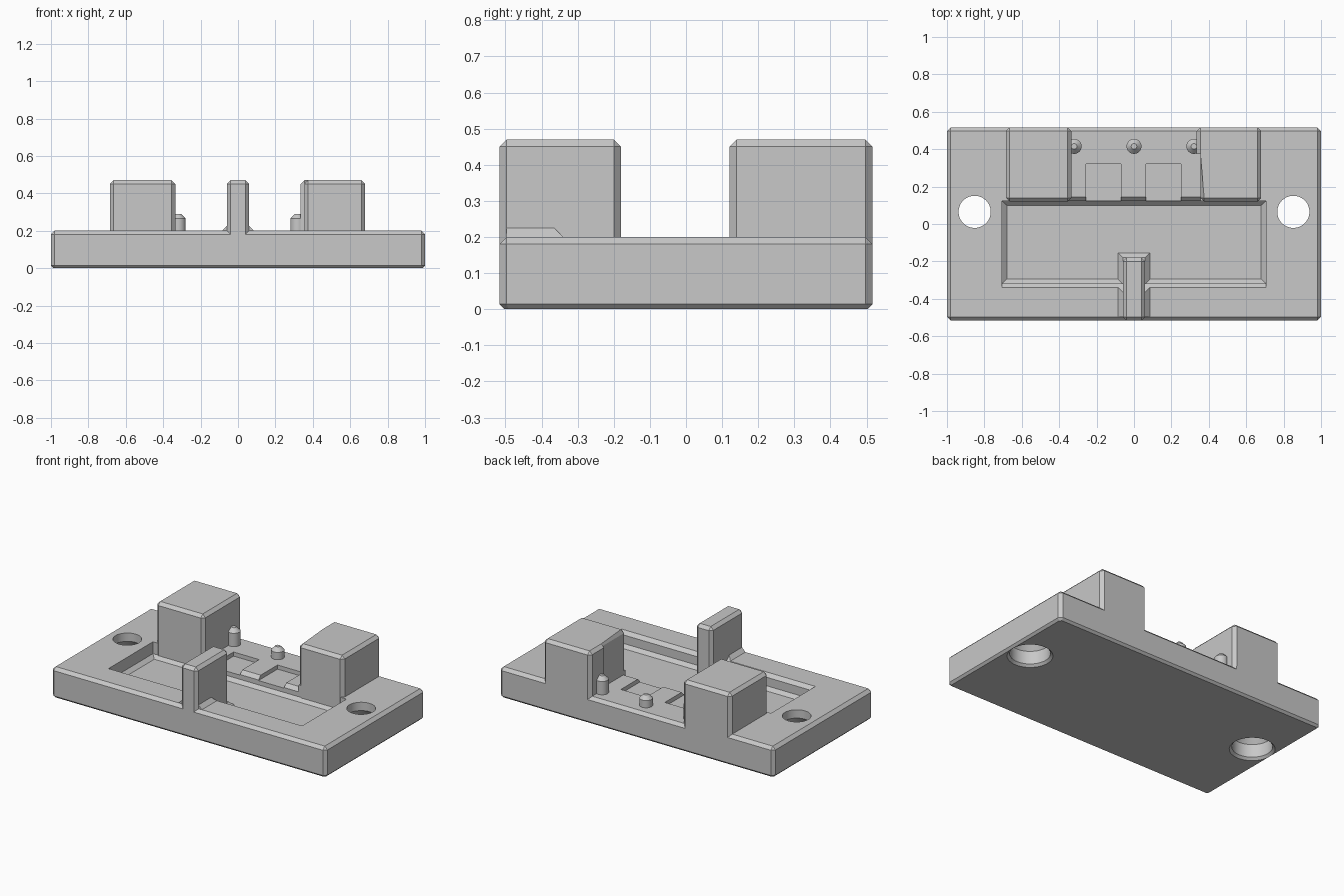
import bpy, bmesh, math

cube = bpy.data.objects.get("Cube")
if cube:
    bpy.data.objects.remove(cube, do_unlink=True)

grey = bpy.data.materials.new("plain_grey")
grey.use_nodes = True
grey.diffuse_color = (0.58, 0.58, 0.58, 1)
grey.node_tree.nodes["Principled BSDF"].inputs["Base Color"].default_value = (0.58, 0.58, 0.58, 1)

CH = 0.02       # edge chamfer
TOP = 0.2       # top of the plate
SHELF = 0.177   # lowered shelf between the rear blocks
FLOOR = 0.1     # floor of the pocket
BACK = 0.517    # half depth of the plate
STEP = 0.375    # where the left block steps inward


def finish(bm, name):
    bmesh.ops.recalc_face_normals(bm, faces=bm.faces)
    mesh = bpy.data.meshes.new(name)
    bm.to_mesh(mesh)
    bm.free()
    mesh.materials.append(grey)
    obj = bpy.data.objects.new(name, mesh)
    bpy.context.collection.objects.link(obj)
    return obj


def loft(name, loops):
    """Skin a stack of equal-length point loops and cap both ends."""
    bm = bmesh.new()
    rings = [[bm.verts.new(p) for p in loop] for loop in loops]
    n = len(rings[0])
    for a, b in zip(rings, rings[1:]):
        for i in range(n):
            j = (i + 1) % n
            bm.faces.new((a[i], a[j], b[j], b[i]))
    bm.faces.new(rings[0])
    bm.faces.new(rings[-1])
    return finish(bm, name)


def rect(x0, x1, y0, y1, z):
    return [(x0, y0, z), (x1, y0, z), (x1, y1, z), (x0, y1, z)]


def turned(name, x, y, profile, sides=32):
    """Round part from (radius, z) pairs."""
    ring = [2 * math.pi * i / sides for i in range(sides)]
    return loft(name, [[(x + r * math.cos(a), y + r * math.sin(a), z) for a in ring]
                       for r, z in profile])


def chamfered_prism(name, outline, z0, z1, bottom=0):
    """Extruded outline with chamfered convex top and upright edges."""
    bm = bmesh.new()
    face = bm.faces.new([bm.verts.new((x, y, z0)) for x, y in outline])
    out = bmesh.ops.extrude_face_region(bm, geom=[face], use_keep_orig=True)
    for v in out["geom"]:
        if isinstance(v, bmesh.types.BMVert):
            v.co.z = z1
    bmesh.ops.recalc_face_normals(bm, faces=bm.faces)
    bm.normal_update()
    # The inner step keeps its sharp edges
    edges = [e for e in bm.edges if e.is_convex
             and max(v.co.z for v in e.verts) > z0 + 0.001
             and not all(abs(v.co.y - STEP) < 1e-4 for v in e.verts)]
    bmesh.ops.bevel(bm, geom=edges, offset=CH, segments=1, affect='EDGES', profile=0.5)
    if bottom:
        low = [e for e in bm.edges if all(abs(v.co.z - z0) < 1e-5 for v in e.verts)]
        bmesh.ops.bevel(bm, geom=low, offset=bottom, segments=1, affect='EDGES', profile=0.5)
    return finish(bm, name)


def cut(target, cutter):
    cutter.hide_render = True
    mod = target.modifiers.new("cut", 'BOOLEAN')
    mod.operation = 'DIFFERENCE'
    mod.solver = 'EXACT'
    mod.object = cutter
    bpy.context.view_layer.update()
    deps = bpy.context.evaluated_depsgraph_get()
    mesh = bpy.data.meshes.new_from_object(target.evaluated_get(deps))
    target.modifiers.clear()
    target.data = mesh
    bpy.data.objects.remove(cutter, do_unlink=True)


# Plate with chamfered edges
plate = chamfered_prism("base_plate", [(-1, -BACK), (1, -BACK), (1, BACK), (-1, BACK)],
                        0, TOP, bottom=0.014)

# Central pocket, chamfered at the floor and along its front rim
cut(plate, loft("pocket_cutter", [
    rect(-0.68, 0.68, -0.295, 0.10, FLOOR),
    rect(-0.705, 0.705, -0.317, 0.122, FLOOR + 0.022),
    rect(-0.705, 0.705, -0.317, 0.122, TOP - 0.022),
    rect(-0.705, 0.705, -0.34, 0.122, TOP),
    rect(-0.705, 0.705, -0.34, 0.122, TOP + 0.1)]))

# Lowered shelf between the rear blocks, chamfered front and back
shelf = [(0.09, 0.3), (0.09, SHELF - 0.023), (0.122, SHELF - 0.023), (0.145, SHELF),
         (BACK - CH, SHELF), (BACK + CH, SHELF - 2 * CH), (BACK + CH, 0.3)]
cut(plate, loft("shelf_cutter", [[(x, y, z) for y, z in shelf] for x in (-0.354, 0.356)]))

# Two shallow slots opening into the pocket
for x in (-0.163, 0.157):
    cut(plate, loft("slot_cutter", [rect(x - 0.093, x + 0.093, 0.11, 0.32, z)
                                    for z in (0.15, 0.3)]))

# Screw holes, countersunk from below
for x in (-0.852, 0.852):
    cut(plate, turned("hole_cutter", x, 0.065, [
        (0.155, -0.02), (0.12, 0.015), (0.12, 0.1), (0.086, 0.145), (0.086, 0.3)], 48))

# Rear blocks; the left one has a stepped inner side
chamfered_prism("right_block", [(-0.685, 0.12), (-0.335, 0.12), (-0.335, BACK), (-0.685, BACK)],
                FLOOR, 0.47)
chamfered_prism("left_block", [(0.355, 0.12), (0.68, 0.12), (0.68, BACK), (0.335, BACK),
                               (0.335, STEP), (0.355, STEP)], FLOOR, 0.47)

# Front post
chamfered_prism("front_post", [(-0.06, -BACK), (0.06, -BACK), (0.06, -0.18), (-0.06, -0.18)],
                FLOOR - 0.02, 0.47)

# Sloped skirts where the post meets the rim and the pocket floor
loft("post_rim_skirt", [rect(-0.085, 0.085, -BACK + CH, -0.317, TOP - 0.02),
                        rect(-0.085, 0.085, -BACK + CH, -0.34, TOP),
                        rect(-0.06, 0.06, -BACK + CH, -0.365, TOP + 0.025)])
loft("post_floor_skirt", [rect(-0.085, 0.085, -0.33, -0.155, FLOOR - 0.01),
                          rect(-0.085, 0.085, -0.33, -0.155, FLOOR),
                          rect(-0.06, 0.06, -0.33, -0.18, FLOOR + 0.025)])

# Locating pins, the middle one shorter
for name, x, top in (("right_pin", -0.32, 0.29), ("middle_pin", 0, 0.25), ("left_pin", 0.32, 0.29)):
    turned(name, x, 0.415, [(0.04, 0.15), (0.04, top - 0.025), (0.015, top)])

# Smooth the round walls, keep every edge crisp
for obj in bpy.context.collection.objects:
    if obj.type == 'MESH' and (obj.name.endswith("_pin") or obj.name == "base_plate"):
        bpy.ops.object.select_all(action='DESELECT')
        obj.select_set(True)
        bpy.context.view_layer.objects.active = obj
        bpy.ops.object.shade_smooth_by_angle(angle=math.radians(25))
